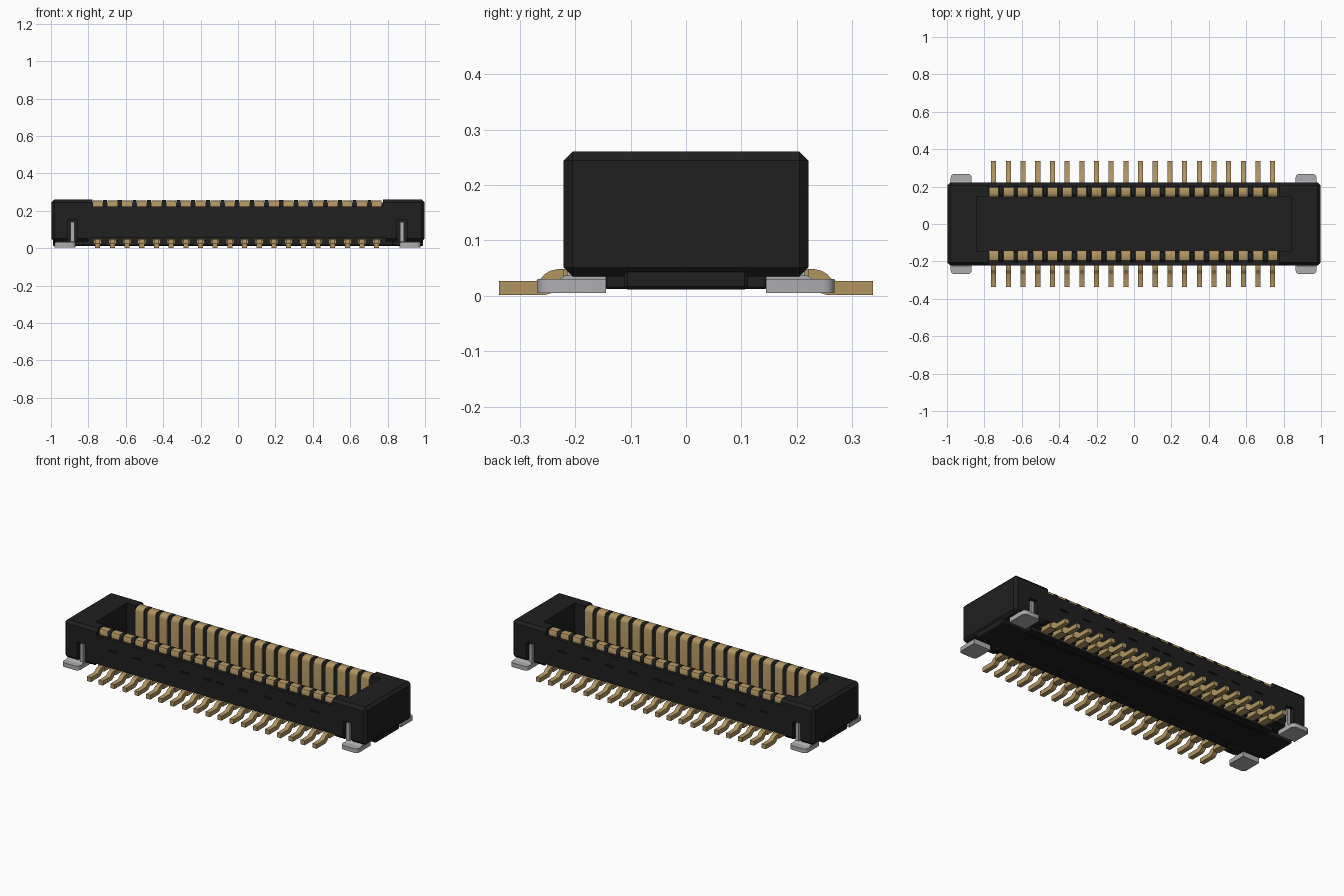
import bpy, bmesh, math
from mathutils import Matrix

if "Cube" in bpy.data.objects:
    bpy.data.objects.remove(bpy.data.objects["Cube"])


def material(name, rgb):
    m = bpy.data.materials.new(name)
    m.diffuse_color = (*rgb, 1)
    m.use_nodes = True
    m.node_tree.nodes["Principled BSDF"].inputs["Base Color"].default_value = m.diffuse_color
    return m


BLACK = material("black plastic", (0.014, 0.014, 0.014))
GOLD = material("gold contact", (0.44, 0.30, 0.12))
SILVER = material("silver tab", (0.42, 0.42, 0.44))


def add_box(bm, x0, x1, y0, y1, z0, z1, bevel=0, segs=1):
    m = Matrix.Translation(((x0 + x1) / 2, (y0 + y1) / 2, (z0 + z1) / 2))
    m = m @ Matrix.Diagonal((abs(x1 - x0), abs(y1 - y0), abs(z1 - z0), 1))
    vs = bmesh.ops.create_cube(bm, size=1, matrix=m)["verts"]
    if bevel:
        es = list({e for v in vs for e in v.link_edges})
        bmesh.ops.bevel(bm, geom=es, offset=bevel, segments=segs,
                        affect='EDGES', profile=0.5)


def add_prism(bm, pts, axis, a, b):
    """Extrude a polygon: axis 'x' takes (y, z) points, 'z' takes (x, y)."""
    def place(p, t):
        return (t, p[0], p[1]) if axis == 'x' else (p[0], p[1], t)
    lo = [bm.verts.new(place(p, a)) for p in pts]
    hi = [bm.verts.new(place(p, b)) for p in pts]
    bm.faces.new(lo)
    bm.faces.new(hi[::-1])
    n = len(pts)
    for i in range(n):
        bm.faces.new((lo[i], hi[i], hi[(i + 1) % n], lo[(i + 1) % n]))


def finish(bm, name, mat, smooth=False):
    bmesh.ops.recalc_face_normals(bm, faces=bm.faces)
    me = bpy.data.meshes.new(name)
    bm.to_mesh(me)
    bm.free()
    ob = bpy.data.objects.new(name, me)
    bpy.context.collection.objects.link(ob)
    me.materials.append(mat)
    bpy.ops.object.select_all(action='DESELECT')
    bpy.context.view_layer.objects.active = ob
    ob.select_set(True)
    if smooth:
        bpy.ops.object.shade_smooth_by_angle(angle=math.radians(35))
    return ob


def cut(target, boxes):
    bm = bmesh.new()
    for b in boxes:
        add_box(bm, *b)
    cutter = finish(bm, "cutter", BLACK)
    cutter.hide_render = True
    mod = target.modifiers.new("cut", 'BOOLEAN')
    mod.operation, mod.solver, mod.object = 'DIFFERENCE', 'EXACT', cutter
    bpy.context.view_layer.objects.active = target
    bpy.ops.object.modifier_apply(modifier=mod.name)
    bpy.data.objects.remove(cutter)


COUNT, PITCH = 20, 0.0785
PIN_X = [-0.75 + i * PITCH for i in range(COUNT)]
SIDES = (1, -1)
TABS = ((-0.98, -0.868, -0.895, -0.874), (0.864, 0.976, 0.866, 0.887))

# Housing shell: chamfered block with open socket
bm = bmesh.new()
add_box(bm, -0.998, 0.998, -0.221, 0.221, 0.035, 0.26, 0.016)
housing = finish(bm, "housing", BLACK)
first = [(-0.84, 0.84, -0.147, 0.147, 0.055, 0.4)]
second = []
for s in SIDES:
    # outer ledge, recess under the contact row, and tab slots
    first.append((-0.779, 0.774, s * 0.197, s * 0.3, 0.222, 0.4))
    first.append((-0.80, 0.79, s * 0.155, s * 0.3, 0.0, 0.054))
    for _, _, u0, u1 in TABS:
        first.append((u0 - 0.016, u1 + 0.016, s * 0.195, s * 0.3, 0.0, 0.15))
    # small relief slots along the wall, one per contact pair
    for i in range(10):
        x = -0.671 + 0.157 * i if i < 5 else 0.663 - 0.157 * (9 - i)
        first.append((x - 0.027, x + 0.027, s * 0.213, s * 0.3, 0.15, 0.16))
    # lowered wall crest that carries the contacts
    second.append((-0.779, 0.774, s * 0.12, s * 0.21, 0.244, 0.4))
cut(housing, first)
cut(housing, second)

# Base under the housing with shallow inset in the underside
bm = bmesh.new()
add_box(bm, -0.99, 0.99, -0.112, 0.112, 0.011, 0.05, 0.006)
base = finish(bm, "base", BLACK)
bm = bmesh.new()
add_box(bm, -0.83, 0.83, -0.147, 0.147, 0.012, 0.052, 0.004)
floor = finish(bm, "socket_floor", BLACK)
cut(base, [(-0.78, 0.78, -0.09, 0.09, 0.0, 0.016)])
cut(floor, [(-0.78, 0.78, -0.09, 0.09, 0.0, 0.016)])

# Rounded ribs between contacts
bm = bmesh.new()
rib = [(0.147, 0.06), (0.147, 0.243), (0.152, 0.253), (0.162, 0.258),
       (0.187, 0.258), (0.197, 0.252), (0.203, 0.24), (0.203, 0.215)]
for s in SIDES:
    for x in PIN_X[:-1]:
        add_prism(bm, [(s * y, z) for y, z in rib], 'x',
                  x + 0.0285, x + PITCH - 0.0285)
finish(bm, "wall_ribs", BLACK, True)

# Contacts: blade hooked over the wall, under-body strip, and solder tail
blade = [(0.141, 0.052), (0.141, 0.232), (0.144, 0.244), (0.151, 0.252),
         (0.162, 0.256), (0.186, 0.256), (0.194, 0.253), (0.199, 0.245),
         (0.199, 0.218), (0.165, 0.218), (0.165, 0.052)]
strip = [(0.14, 0.022), (0.14, 0.048), (0.222, 0.048), (0.222, 0.022)]
tail = [(0.337, 0.001), (0.337, 0.027), (0.27, 0.027), (0.262, 0.031),
        (0.255, 0.039), (0.245, 0.045), (0.232, 0.048), (0.21, 0.048),
        (0.21, 0.022), (0.226, 0.021), (0.234, 0.014), (0.242, 0.005),
        (0.256, 0.001)]
for side, s in (("back", 1), ("front", -1)):
    bm = bmesh.new()
    for x in PIN_X:
        for prof, w in ((blade, 0.052), (strip, 0.043), (tail, 0.027)):
            add_prism(bm, [(s * y, z) for y, z in prof], 'x',
                      x - w / 2, x + w / 2)
    finish(bm, side + "_contacts", GOLD, True)

# Hold-down tabs: rounded foot, raised step, and upright in its slot
bm = bmesh.new()
for x0, x1, u0, u1 in TABS:
    for s in SIDES:
        r = 0.02
        foot = [(x0, 0.144), (x1, 0.144)]
        for cx, a0 in ((x1 - r, 0), (x0 + r, 90)):
            for k in range(4):
                a = math.radians(a0 + 30 * k)
                foot.append((cx + r * math.cos(a), 0.248 + r * math.sin(a)))
        add_prism(bm, [(x, s * y) for x, y in foot], 'z', 0.005, 0.03)
        add_prism(bm, [(s * y, z) for y, z in
                       ((0.144, 0.028), (0.144, 0.037), (0.218, 0.037),
                        (0.232, 0.028))], 'x', x0 + 0.004, x1 - 0.004)
        add_box(bm, u0, u1, s * 0.185, s * 0.215, 0.02, 0.14)
finish(bm, "hold_down_tabs", SILVER, True)
